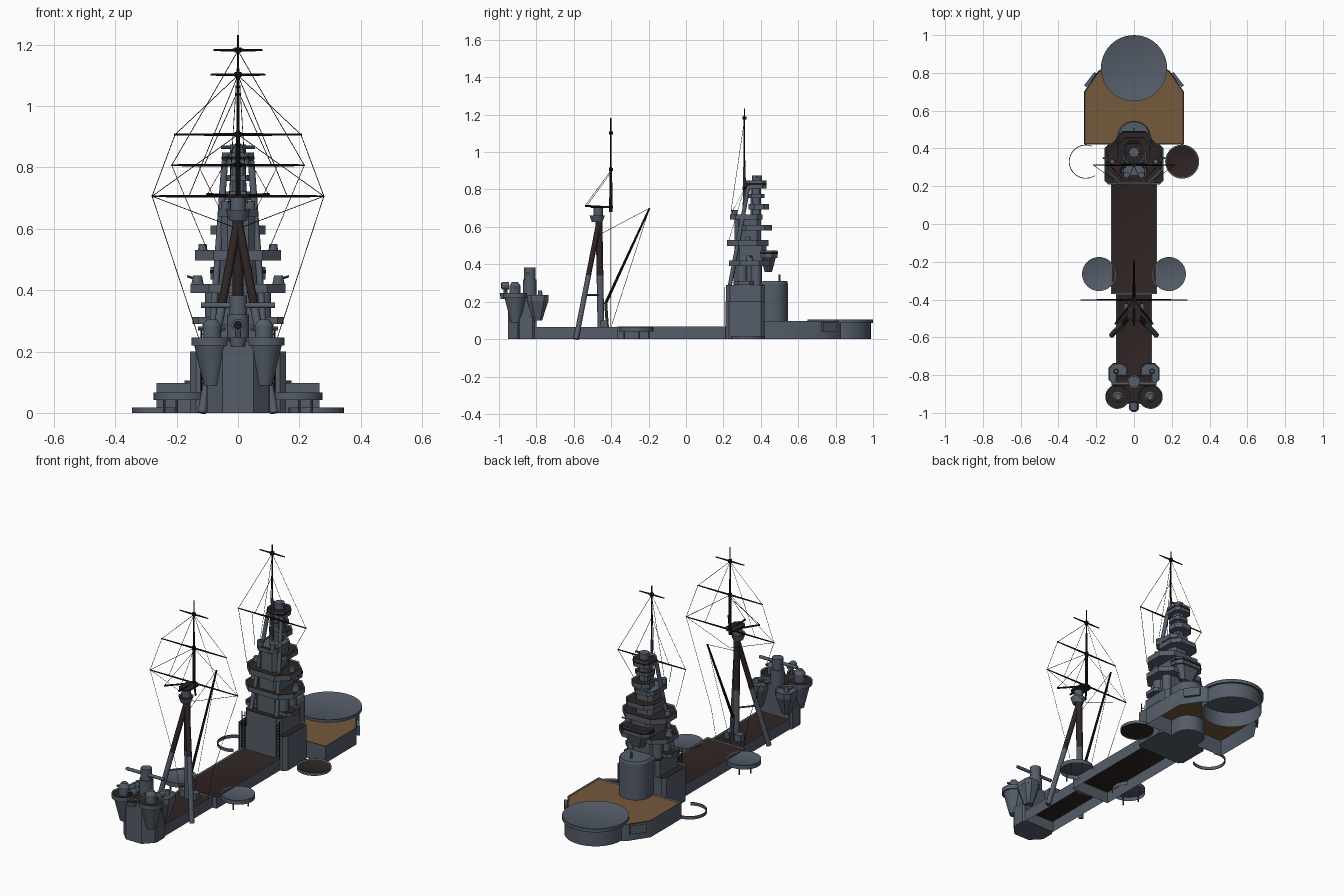
import bpy, bmesh
from math import sin, cos, pi, radians
from mathutils import Vector, Matrix

cube = bpy.data.objects.get("Cube")
if cube:
    bpy.data.objects.remove(cube)


def material(name, rgb):
    m = bpy.data.materials.new(name)
    m.use_nodes = True
    m.diffuse_color = (*rgb, 1)
    node = next(n for n in m.node_tree.nodes if n.type == 'BSDF_PRINCIPLED')
    node.inputs["Base Color"].default_value = (*rgb, 1)
    return m


GREY = material("hull grey", (0.09, 0.11, 0.14))
TAN = material("wood deck", (0.18, 0.10, 0.045))
DARK = material("dark brown deck", (0.028, 0.018, 0.017))
BLACK = material("black spar", (0.01, 0.01, 0.012))
made = []


def finish(name, bm, mats):
    mesh = bpy.data.meshes.new(name)
    bm.to_mesh(mesh)
    bm.free()
    for m in mats:
        mesh.materials.append(m)
    ob = bpy.data.objects.new(name, mesh)
    bpy.context.collection.objects.link(ob)
    made.append(ob)
    return ob


def prism(name, pts, z0, z1, mat=GREY, deck=None, rim=0.006, sink=0.006, base=1, top=1, closed=True):
    """Extruded outline; an optional deck is inset and sunk behind a rim."""
    area = sum(a[0] * b[1] - b[0] * a[1] for a, b in zip(pts, pts[1:] + pts[:1]))
    pts = pts if area > 0 else pts[::-1]
    c = sum((Vector(p) for p in pts), Vector((0, 0))) / len(pts)
    bm = bmesh.new()

    def ring(scale, z):
        return [bm.verts.new((*(c + (Vector(p) - c) * scale), z)) for p in pts]
    low, high = ring(base, z0), ring(top, z1)
    n = len(pts)
    for i in range(n):
        j = (i + 1) % n
        bm.faces.new((low[i], low[j], high[j], high[i]))
    cap = bm.faces.new(high)
    if closed:
        bm.faces.new(low[::-1])
    if deck:
        bm.normal_update()
        bmesh.ops.inset_region(bm, faces=[cap], thickness=rim, use_even_offset=True)
        for v in cap.verts:
            v.co.z -= sink
        cap.material_index = 1
    return finish(name, bm, [mat, deck or mat])


def circle(x, y, r, n=32):
    return [(x + r * cos(2 * pi * i / n), y + r * sin(2 * pi * i / n)) for i in range(n)]


def rect(hx, y0, y1, x=0):
    return [(x - hx, y0), (x + hx, y0), (x + hx, y1), (x - hx, y1)]


def octagon(hx, y0, y1, c, x=0):
    return [(x - hx + c, y0), (x + hx - c, y0), (x + hx, y0 + c), (x + hx, y1 - c),
            (x + hx - c, y1), (x - hx + c, y1), (x - hx, y1 - c), (x - hx, y0 + c)]


def rods(name, pairs, r, mat=BLACK, r2=None, n=8):
    bm = bmesh.new()
    for p, q in pairs:
        p, q = Vector(p), Vector(q)
        d = q - p
        m = Matrix.Translation((p + q) / 2) @ d.to_track_quat('Z', 'Y').to_matrix().to_4x4()
        bmesh.ops.create_cone(bm, cap_ends=True, segments=n, radius1=r, radius2=r2 or r,
                              depth=d.length, matrix=m)
    return finish(name, bm, [mat])


def both(p, q):
    """A line and its mirror image."""
    return [[(s * a, b, c) for a, b, c in (p, q)] for s in (1, -1)]


# Forward deckhouse, cut away around the drum
arc = [(0.165 * cos(a), 0.825 + 0.165 * sin(a)) for a in [-pi * i / 16 for i in range(17)]]
prism("forward_deckhouse", [(0.265, 0.42), (0.265, 0.70), (0.19, 0.81)] + arc
      + [(-0.19, 0.81), (-0.265, 0.70), (-0.265, 0.42)], 0, 0.097, deck=TAN, closed=False)
prism("drum_wall", circle(0, 0.825, 0.163, 48), 0, 0.088, closed=False)
prism("drum_lip", circle(0, 0.825, 0.175, 48), 0.086, 0.106, deck=GREY, sink=0.003, closed=False)

# Midship and aft deckhouses
prism("midship_deckhouse", rect(0.122, -0.37, 0.22), 0, 0.067, deck=DARK, sink=0.003, closed=False)
prism("aft_deckhouse", rect(0.095, -0.82, -0.37), 0, 0.065, deck=DARK, sink=0.003, closed=False)

# Round side platforms, side disc and open ring
prism("side_disc", circle(0.255, 0.33, 0.09, 40), 0, 0.018, deck=DARK, sink=0.004, closed=False)
prism("side_disc_underside", circle(0.255, 0.33, 0.086), 0.004, 0.008, DARK)
for k in range(24):
    a, b = [radians(68 + 235 * i / 24) for i in (k, k + 1)]
    prism("open_ring", [(-0.255 + r * cos(t), 0.33 + r * sin(t))
                        for r, t in ((0.09, a), (0.09, b), (0.086, b), (0.086, a))], 0, 0.018)
for s in (1, -1):
    prism("gun_platform", circle(s * 0.185, -0.265, 0.09, 40), 0.042, 0.066, deck=GREY,
          sink=0.003, closed=False)
    rods("platform_post", [((s * x, y, 0), (s * x, y, 0.062)) for x, y in
                           ((0.2, -0.2), (0.24, -0.25), (0.2, -0.33))], 0.004, GREY)
    m = prism("boat_fender", rect(0.045, -0.008, 0.008), 0.04, 0.09)
    m.location = (s * 0.23, 0.765, 0)
    m.rotation_euler.z = -s * radians(52)

# Rounded armoured tower
bow = [(0.087 * cos(a), 0.465 + 0.08 * sin(a)) for a in [pi * i / 20 for i in range(21)]]
outline = bow + [(-0.087, 0.40), (0.087, 0.40)]
prism("armoured_tower", outline, 0, 0.295)
prism("armoured_tower_roof", outline, 0.295, 0.31, top=0.9)
rods("periscope", [((0, 0.5, 0.3), (0, 0.5, 0.345))], 0.006, GREY)

# Bridge tower: name, outline, bottom, top, deck
for name, pts, z0, z1, deck in (
        ("tower_base", octagon(0.157, 0.21, 0.42, 0.02), 0, 0.20, DARK),
        ("tower_second_level", octagon(0.115, 0.215, 0.42, 0.02), 0.19, 0.29, DARK),
        ("lower_wing", octagon(0.148, 0.26, 0.36, 0.02), 0.29, 0.312, DARK),
        ("tower_third_level", octagon(0.085, 0.255, 0.405, 0.03), 0.28, 0.40, None),
        ("wing_platform", octagon(0.155, 0.23, 0.45, 0.06), 0.39, 0.42, DARK),
        ("tower_fourth_level", octagon(0.07, 0.26, 0.43, 0.025), 0.41, 0.50, None),
        ("compass_bridge", octagon(0.09, 0.39, 0.49, 0.03), 0.435, 0.475, DARK),
        ("upper_wing_platform", octagon(0.14, 0.22, 0.44, 0.06), 0.497, 0.53, DARK),
        ("tower_fifth_level", octagon(0.055, 0.26, 0.40, 0.02), 0.52, 0.66, None),
        ("lookout_platform", octagon(0.09, 0.28, 0.46, 0.04), 0.582, 0.61, DARK),
        ("searchlight_platform", octagon(0.065, 0.235, 0.41, 0.03), 0.64, 0.665, DARK),
        ("upper_trunk", octagon(0.026, 0.345, 0.40, 0.01), 0.65, 0.83, None),
        ("control_platform", octagon(0.058, 0.335, 0.445, 0.03), 0.692, 0.722, DARK),
        ("spotting_platform", octagon(0.045, 0.33, 0.42, 0.02), 0.755, 0.775, DARK),
        ("control_top", octagon(0.052, 0.32, 0.43, 0.02), 0.805, 0.848, DARK)):
    prism(name, pts, z0, z1, deck=deck)
prism("bridge_support", octagon(0.08, 0.40, 0.48, 0.03), 0.36, 0.436, base=0.5)
prism("bridge_windows", octagon(0.0915, 0.389, 0.4915, 0.03), 0.455, 0.466, BLACK)
prism("control_top_windows", octagon(0.0535, 0.3185, 0.4315, 0.02), 0.825, 0.835, BLACK)
prism("top_director", circle(0, 0.38, 0.026), 0.84, 0.875)
rods("top_rangefinder", [((-0.055, 0.38, 0.866), (0.055, 0.38, 0.866))], 0.006, GREY)
for s in (1, -1):
    for y in (0.30, 0.375):
        prism("tower_drum", circle(s * 0.08, y, 0.028, 16), 0.29, 0.395)
    prism("light_gun_base", circle(s * 0.132, 0.34, 0.021, 16), 0.415, 0.447, top=0.7)
    prism("upper_light_gun", circle(s * 0.115, 0.33, 0.016, 16), 0.525, 0.55, top=0.8)
    prism("searchlight", circle(s * 0.04, 0.26, 0.016, 16), 0.66, 0.69)
    rods("light_gun_barrel", [((s * 0.132, 0.34, 0.435), (s * 0.165, 0.35, 0.445))], 0.004, GREY)
rods("tower_leg", both((0.082, 0.235, 0.29), (0.043, 0.335, 0.82)), 0.011, GREY, n=12)
rods("tower_ladder", [p for i in range(12) for p in
                      both((0.10, 0.207, 0.08 + i * 0.016), (0.12, 0.207, 0.08 + i * 0.016))]
     + both((0.10, 0.207, 0.07), (0.10, 0.207, 0.28)) + both((0.12, 0.207, 0.07), (0.12, 0.207, 0.28)),
     0.002, n=5)

# Aft control house with flared gun tubs
house = [(-0.05, -0.952), (0.05, -0.952), (0.10, -0.90), (0.095, -0.80), (-0.095, -0.80), (-0.10, -0.90)]
prism("aft_house", house, 0, 0.235, deck=DARK)
prism("aft_house_foot", octagon(0.105, -0.90, -0.81, 0.01), 0, 0.12)
for s in (1, -1):
    prism("aft_tub_flare", circle(s * 0.085, -0.912, 0.058), 0.09, 0.222, base=0.45)
    prism("aft_tub", circle(s * 0.088, -0.915, 0.064), 0.22, 0.246, deck=DARK)
    prism("aft_director", circle(s * 0.085, -0.915, 0.03), 0.235, 0.285)
    prism("aft_director_dome", circle(s * 0.085, -0.915, 0.03), 0.285, 0.305, top=0.55)
    rods("aft_director_arm", [((s * 0.04, -0.915, 0.275), (s * 0.13, -0.915, 0.275))], 0.007, GREY)
    wing = octagon(0.05, -0.85, -0.735, 0.025, s * 0.085)
    prism("aft_wing_platform", wing, 0.205, 0.235, deck=GREY)
    prism("aft_wing_flare", wing, 0.10, 0.206, base=0.4)
    prism("aft_light_gun", circle(s * 0.095, -0.78, 0.014, 12), 0.23, 0.26, top=0.7)
prism("aft_front_tub", circle(0, -0.968, 0.028), 0.215, 0.246, deck=DARK, base=0.8)
rods("aft_searchlight", [((0, -0.985, 0.285), (0, -0.945, 0.285))], 0.021, GREY, n=20)
rods("aft_searchlight_lens", [((0, -0.988, 0.285), (0, -0.984, 0.285))], 0.015, BLACK, n=20)
rods("aft_searchlight_post", [((0, -0.965, 0.235), (0, -0.965, 0.27))], 0.01, GREY)
prism("main_director_trunk", circle(0, -0.835, 0.036), 0.23, 0.32)
prism("main_director", circle(0, -0.835, 0.03), 0.32, 0.382)
rods("main_rangefinder", [((-0.12, -0.845, 0.35), (0.12, -0.845, 0.35))], 0.009, GREY, n=12)

# Tripod mainmast, grey below and dark above
top = Vector((0, -0.465, 0.63))
for name, foot, r in (("mast_pole", (0, -0.455, 0.06), 0.018), ("left_mast_leg", (0.118, -0.588, 0), 0.014),
                      ("right_mast_leg", (-0.118, -0.588, 0), 0.014)):
    foot = Vector(foot)
    split = foot.lerp(top, (0.34 - foot.z) / (top.z - foot.z))
    rods(name + "_lower", [(foot, split)], r, GREY, n=16)
    rods(name + "_upper", [(split, top)], r, DARK, n=16)
rods("tripod_brace", both((0, -0.455, 0.235), (0.074, -0.54, 0.235)), 0.005, GREY)
prism("fighting_top", circle(0, -0.475, 0.04), 0.625, 0.66, deck=DARK, base=0.7)
prism("fighting_top_cabin", circle(0, -0.47, 0.025), 0.655, 0.70)
prism("fighting_top_roof", octagon(0.035, -0.51, -0.39, 0.02), 0.70, 0.71, DARK)
rods("gaff_arms", both((0, -0.40, 0.705), (0.10, -0.53, 0.712)) + [((0, -0.40, 0.705), (0, -0.54, 0.712))],
     0.005)
rods("boom", [((0, -0.43, 0.19), (0, -0.195, 0.70))], 0.008, BLACK, 0.005)
rods("boom_heel", [((0, -0.42, 0.06), (0, -0.43, 0.20))], 0.008, GREY)
for x in (-0.035, 0.035):
    prism("winch", rect(0.018, -0.46, -0.42, x), 0.06, 0.10)

# Topmasts and yards
for name, y, z0, z1, yards in (
        ("fore", 0.312, 0.68, 1.232, ((1.182, 0.08), (0.807, 0.218))),
        ("main", -0.402, 0.68, 1.182, ((1.102, 0.09), (0.907, 0.208), (0.706, 0.282)))):
    mid = z0 + 0.24
    rods(name + "_topmast_lower", [((0, y, z0), (0, y, mid))], 0.009, GREY if y > 0 else BLACK, 0.007)
    rods(name + "_topmast_upper", [((0, y, mid), (0, y, z1))], 0.005, BLACK, 0.003)
    for z, w in yards:
        rods(name + "_yard", both((0, y, z), (w, y, z)), 0.005, BLACK, 0.003)
        prism(name + "_yard_band", circle(0, y, 0.011, 10), z - 0.008, z + 0.008, BLACK)

# Rigging
rods("fore_rigging", both((0, 0.312, 1.18), (0.216, 0.312, 0.807))
     + both((0, 0.312, 1.05), (0.11, 0.312, 0.807)) + both((0.216, 0.312, 0.807), (0.10, 0.23, 0.53))
     + both((0.13, 0.312, 0.807), (0.06, 0.24, 0.665)) + both((0, 0.312, 1.17), (0.03, 0.24, 0.68)),
     0.0012, n=4)
rods("main_rigging", both((0, -0.402, 1.10), (0.205, -0.402, 0.907))
     + both((0.205, -0.402, 0.907), (0.28, -0.402, 0.706)) + both((0, -0.402, 0.907), (0.28, -0.402, 0.706))
     + both((0, -0.402, 1.10), (0.16, -0.402, 0.706)) + both((0.28, -0.402, 0.706), (0.12, -0.402, 0.22))
     + both((0.12, -0.402, 0.22), (0.09, -0.402, 0.06)) + both((0.28, -0.402, 0.706), (0, -0.402, 0.60))
     + both((0, -0.402, 0.89), (0.10, -0.53, 0.712))
     + [((0, -0.195, 0.70), (0, -0.402, 0.06)), ((0, -0.195, 0.70), (0, -0.46, 0.56)),
        ((0, -0.402, 0.90), (0, -0.54, 0.712))], 0.0012, n=4)

# Smooth the round parts, keep hard edges
bpy.ops.object.select_all(action='DESELECT')
for ob in made:
    ob.select_set(True)
bpy.context.view_layer.objects.active = made[0]
bpy.ops.object.shade_smooth_by_angle(angle=radians(35))
